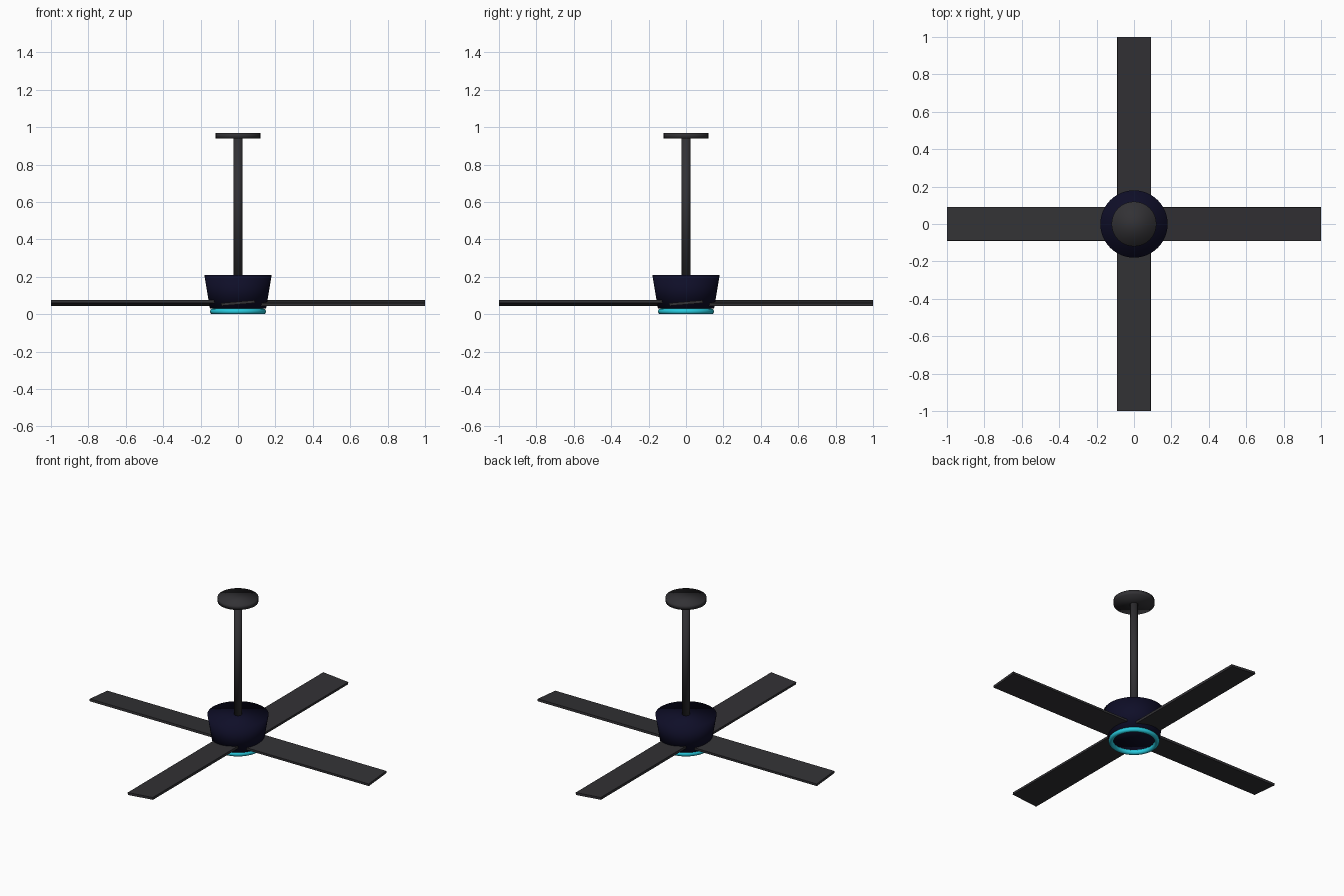
import bpy, math
from mathutils import Matrix

if "Cube" in bpy.data.objects:
    bpy.data.objects.remove(bpy.data.objects["Cube"])


def material(name, r, g, b):
    m = bpy.data.materials.new(name)
    m.diffuse_color = (r, g, b, 1)
    m.use_nodes = True
    m.node_tree.nodes["Principled BSDF"].inputs["Base Color"].default_value = m.diffuse_color
    return m


GREY = material("charcoal", 0.032, 0.031, 0.035)
NAVY = material("dark navy", 0.0045, 0.0043, 0.021)
CYAN = material("cyan light", 0.02, 0.58, 0.72)


def finish(name, mat, smooth=True):
    ob = bpy.context.object
    ob.name = name
    ob.data.materials.append(mat)
    if smooth:
        bpy.ops.object.shade_smooth()
    return ob


def round_part(name, mat, r_low, r_high, z_low, z_high, sides=32):
    bpy.ops.mesh.primitive_cone_add(vertices=sides, radius1=r_low, radius2=r_high,
                                    depth=z_high - z_low,
                                    location=(0, 0, (z_low + z_high) / 2))
    return finish(name, mat)


# Ceiling mount, rod and motor housing
round_part("ceiling_mount", GREY, 0.12, 0.12, 0.94, 0.97)
round_part("down_rod", GREY, 0.024, 0.024, 0.19, 0.95, 24)
round_part("motor_housing", NAVY, 0.15, 0.18, 0.03, 0.21, 48)

# Glowing ring under the housing
bpy.ops.mesh.primitive_torus_add(major_radius=0.135, minor_radius=0.015,
                                 major_segments=48, minor_segments=12,
                                 location=(0, 0, 0.015))
finish("light_ring", CYAN)

# Four pitched blades
INNER, OUTER = 0.08, 1.0
for i in range(4):
    bpy.ops.mesh.primitive_cube_add(size=1)
    blade = finish(f"blade_{i + 1}", GREY, smooth=False)
    blade.data.transform(
        Matrix.Rotation(i * math.pi / 2, 4, 'Z')
        @ Matrix.Translation(((INNER + OUTER) / 2, 0, 0.06))
        @ Matrix.Rotation(math.radians(5), 4, 'X')
        @ Matrix.Diagonal((OUTER - INNER, 0.18, 0.015, 1)))
